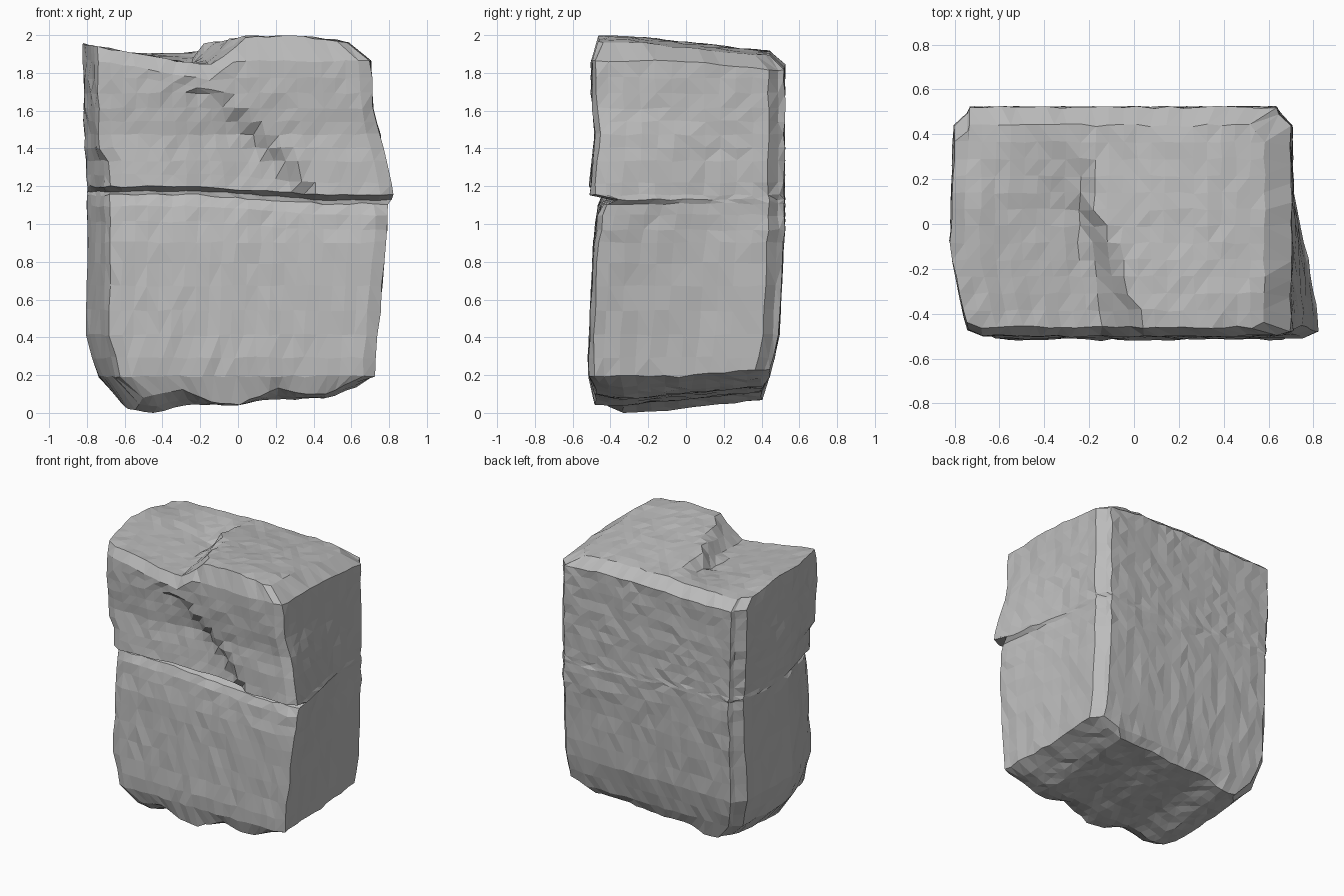
import bpy, bmesh, random
from itertools import product

random.seed(4)
old = bpy.data.objects.get("Cube")
if old:
    bpy.data.objects.remove(old, do_unlink=True)


def clamp(t):
    return max(0.0, min(1.0, t))


def lerp(a, b, t):
    return a + (b - a) * t


def interp(points, t):
    """Piecewise linear profile."""
    for (a, fa), (b, fb) in zip(points, points[1:]):
        if t <= b:
            return lerp(fa, fb, clamp((t - a) / (b - a)))
    return points[-1][1]


# Outline of each side by height
LEFT = [(0, -.62), (.2, -.74), (.4, -.8), (1.2, -.8), (1.6, -.82), (2, -.82)]
RIGHT = [(0, .62), (.2, .72), (.95, .79), (1.16, .79), (1.2, .83),
         (1.6, .72), (1.87, .7), (2, .58)]
FRONT = [(0, -.48), (.25, -.52), (.4, -.51), (.9, -.49), (1.1, -.465), (1.16, -.44),
         (1.18, -.38), (1.205, -.51), (1.5, -.48), (1.65, -.5), (1.87, -.5), (2, -.46)]
BACK = [(0, .4), (.2, .44), (.4, .49), (.6, .5), (1, .52), (1.87, .52), (2, .44)]
# Underside waves, and the scalloped front lower edge
UNDER = [(-.62, .03), (-.45, 0), (-.3, .05), (0, .05), (.2, .08), (.45, .08), (.62, .14)]
SCALLOP = [(-.6, .14), (-.5, .1), (-.3, .08), (-.13, .01), (0, 0), (.2, .06), (.35, .02), (.6, .03)]


def left_side(y, z):
    return interp(LEFT, z) + interp([(-.5, .12 if z < 1.4 else .08), (-.1, 0), (.5, .02)], y)


def right_side(y, z):
    edge = interp(RIGHT, z)
    return lerp(min(edge, .7), edge, interp([(-.45, 1), (-.15, .5), (.1, .1), (.5, 0)], y))


def front_side(x, z):
    y = interp(FRONT, z)
    # hollow below the diagonal ridge
    if z > 1.19:
        strength = interp([(-.4, 0), (.05, .06), (.42, .06), (.5, 0)], x)
        y += strength * clamp((1.6 - .93 * x - z) / .07)
    return y


def top_side(x, y):
    high = 2 - .08 * clamp((y + .3) / .75) - interp([(.35, 0), (.6, .03)], x)
    low = interp([(-.82, 1.96), (-.5, 1.9), (-.15, 1.84)], x)
    low = lerp(low, 1.91, clamp((y - .1) / .25))
    t = clamp((y + .47) / .6)
    start, end = -.15 - .1 * t, .06 - .27 * t
    return lerp(low, high, clamp((x - start) / (end - start)))


def under_side(x, y):
    return (interp(UNDER, x) + .07 * clamp((y + .33) / .73)
            + interp(SCALLOP, x) * clamp((-y - .36) / .12))


rows = [0, .2, .3, .42, .55, .68, .8, .91, 1.02, 1.1, 1.16, 1.18, 1.205,
        1.27, 1.34, 1.41, 1.48, 1.55, 1.62, 1.7, 1.78, 1.87, 2]
COLS, DEEP, TALL = 22, 12, len(rows) - 1


def place(i, j, k):
    u, v, zn = i / COLS, j / DEEP, rows[k]
    y = v - .5
    x = lerp(left_side(y, zn), right_side(y, zn), u)
    y = lerp(front_side(x, zn), interp(BACK, zn), v)
    # worn upright corners
    if i in (0, COLS):
        if j == 0:
            y += .025
        elif j == DEEP:
            x *= .93
            y -= .03
    top, under = top_side(x, y), under_side(x, y)
    if k == TALL:
        z = top
    elif k == 0:
        z = under
    else:
        z = max(under + .03, min(zn, top - .07 if k == TALL - 1 else top - .12))
    if 1.0 < zn < 1.3:
        z -= .045 * clamp((x + .2) / .65)
    wear = .006
    return [c + random.uniform(-wear, wear) for c in (x, y, z)]


# Stone block skin: a grid on all six sides
bm = bmesh.new()
size = (COLS, DEEP, TALL)
verts = {}
for key in product(*(range(n + 1) for n in size)):
    if any(c in (0, n) for c, n in zip(key, size)):
        verts[key] = bm.verts.new(place(*key))
for axis in range(3):
    a, b = (axis + 1) % 3, (axis + 2) % 3
    for end, p, q in product((0, size[axis]), range(size[a]), range(size[b])):
        corners = []
        for dp, dq in ((0, 0), (1, 0), (1, 1), (0, 1)):
            key = [0, 0, 0]
            key[axis], key[a], key[b] = end, p + dp, q + dq
            corners.append(verts[tuple(key)])
        bm.faces.new(corners if end else corners[::-1])
bmesh.ops.triangulate(bm, faces=bm.faces[:])
floor = min(v.co.z for v in bm.verts)
bmesh.ops.translate(bm, verts=bm.verts[:], vec=(0, 0, -floor))

mesh = bpy.data.meshes.new("stone_block")
bm.to_mesh(mesh)
bm.free()
stone = bpy.data.objects.new("stone_block", mesh)
bpy.context.collection.objects.link(stone)

# Plain grey stone
grey = bpy.data.materials.new("grey_stone")
grey.use_nodes = True
grey.diffuse_color = (.5, .5, .5, 1)
grey.node_tree.nodes["Principled BSDF"].inputs["Base Color"].default_value = (.5, .5, .5, 1)
mesh.materials.append(grey)
